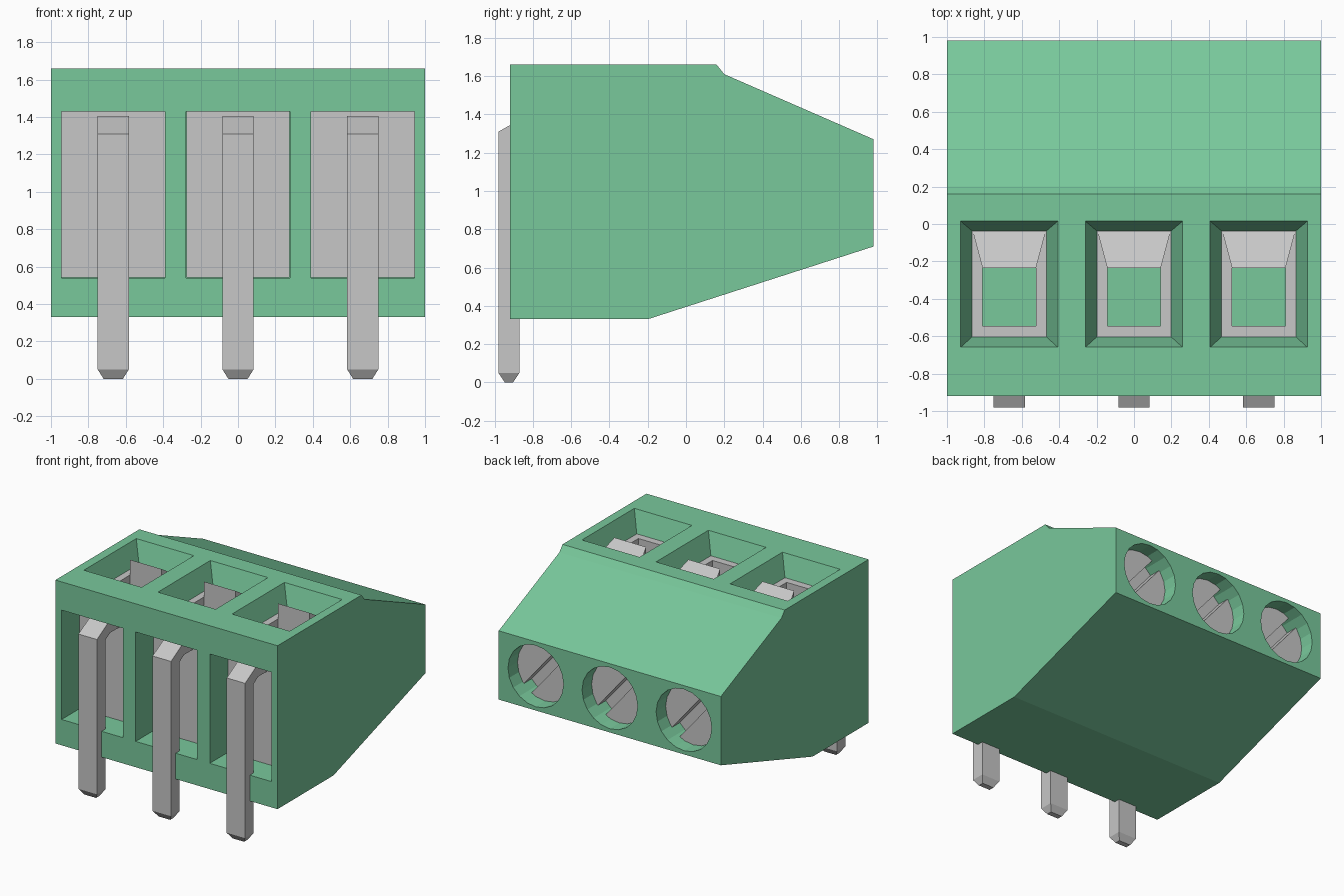
import bpy, bmesh, math
from mathutils import Matrix

cube = bpy.data.objects.get("Cube")
if cube:
    bpy.data.objects.remove(cube, do_unlink=True)

POLES = (-0.667, 0.0, 0.667)


def material(name, rgb):
    m = bpy.data.materials.new(name)
    m.use_nodes = True
    m.diffuse_color = (*rgb, 1)
    m.node_tree.nodes["Principled BSDF"].inputs["Base Color"].default_value = (*rgb, 1)
    return m


GREEN = material("green plastic", (0.19, 0.58, 0.33))
METAL = material("grey metal", (0.57, 0.57, 0.57))


def finish(name, bm, mat=None):
    bmesh.ops.recalc_face_normals(bm, faces=bm.faces)
    mesh = bpy.data.meshes.new(name)
    bm.to_mesh(mesh)
    bm.free()
    ob = bpy.data.objects.new(name, mesh)
    bpy.context.collection.objects.link(ob)
    if mat:
        mesh.materials.append(mat)
    return ob


def loft(bm, bottom, top):
    """Close a solid between two matching loops of points."""
    a = [bm.verts.new(p) for p in bottom]
    b = [bm.verts.new(p) for p in top]
    bm.faces.new(a)
    bm.faces.new(b)
    n = len(a)
    for i in range(n):
        bm.faces.new((a[i], a[(i + 1) % n], b[(i + 1) % n], b[i]))


def rect(x, half, y0, y1, z):
    return [(x - half, y0, z), (x + half, y0, z), (x + half, y1, z), (x - half, y1, z)]


def box(bm, x, half, y0, y1, z0, z1):
    loft(bm, rect(x, half, y0, y1, z0), rect(x, half, y0, y1, z1))


def side_profile(bm, points, x0, x1):
    loft(bm, [(x0, y, z) for y, z in points], [(x1, y, z) for y, z in points])


def cylinder(bm, x, z, radius, y0, y1, sides=20):
    ring = [(x + radius * math.cos(math.tau * i / sides),
             z + radius * math.sin(math.tau * i / sides)) for i in range(sides)]
    loft(bm, [(p, y0, q) for p, q in ring], [(p, y1, q) for p, q in ring])


def cut(ob, bm):
    """Subtract a temporary solid and bake the result."""
    cutter = finish("cutter", bm)
    cutter.hide_render = True
    mod = ob.modifiers.new("cut", "BOOLEAN")
    mod.operation = "DIFFERENCE"
    mod.solver = "EXACT"
    mod.object = cutter
    bpy.context.view_layer.update()
    deps = bpy.context.evaluated_depsgraph_get()
    mesh = bpy.data.meshes.new_from_object(ob.evaluated_get(deps))
    ob.modifiers.clear()
    ob.data = mesh
    bpy.data.objects.remove(cutter, do_unlink=True)


# Housing with sloped rear
bm = bmesh.new()
side_profile(bm, [(-0.92, 0.33), (-0.2, 0.33), (0.98, 0.71), (0.98, 1.27),
                  (0.2, 1.61), (0.16, 1.66), (-0.92, 1.66)], -1, 1)
housing = finish("housing", bm, GREEN)

# Front windows
bm = bmesh.new()
for x in POLES:
    box(bm, x, 0.277, -1.1, -0.68, 0.54, 1.43)
cut(housing, bm)

# Chambers that hold the clamps
bm = bmesh.new()
for x in POLES:
    box(bm, x, 0.277, -0.7, -0.03, 0.54, 1.49)
cut(housing, bm)

# Tapered wire openings in the top
bm = bmesh.new()
for x in POLES:
    loft(bm, rect(x, 0.195, -0.6, -0.04, 1.48), rect(x, 0.274, -0.672, 0.027, 1.70))
cut(housing, bm)

# Round screw holes in the back
bm = bmesh.new()
for x in POLES:
    cylinder(bm, x, 0.99, 0.25, 0.6, 1.1)
cut(housing, bm)

for label, x in zip(("right", "middle", "left"), POLES):
    # Clamp cage with an open well
    bm = bmesh.new()
    box(bm, x, 0.276, -0.69, -0.035, 0.541, 1.489)
    cage = finish(label + "_clamp_cage", bm, METAL)
    bm = bmesh.new()
    box(bm, x, 0.143, -0.545, -0.235, 0.4, 1.6)
    cut(cage, bm)

    # Raised ramp behind the well
    bm = bmesh.new()
    back = [bm.verts.new((x + s * 0.195, -0.04, 1.488)) for s in (-1, 1)]
    low = [bm.verts.new((x + s * 0.143, -0.235, 1.488)) for s in (-1, 1)]
    high = [bm.verts.new((x + s * 0.143, -0.235, 1.615)) for s in (-1, 1)]
    bm.faces.new((back[0], back[1], high[1], high[0]))
    bm.faces.new((low[0], low[1], high[1], high[0]))
    bm.faces.new((back[0], back[1], low[1], low[0]))
    for i in range(2):
        bm.faces.new((back[i], low[i], high[i]))
    finish(label + "_clamp_ramp", bm, METAL)

    # Bent pin with a tapered tip
    bm = bmesh.new()
    side_profile(bm, [(-0.98, 0.05), (-0.98, 1.31), (-0.81, 1.405), (-0.68, 1.405),
                      (-0.68, 1.3), (-0.81, 1.3), (-0.87, 1.265), (-0.87, 0.05)],
                 x - 0.083, x + 0.083)
    loft(bm, rect(x, 0.052, -0.947, -0.903, 0), rect(x, 0.083, -0.98, -0.87, 0.05))
    finish(label + "_pin", bm, METAL)

    # Slotted screw
    bm = bmesh.new()
    cylinder(bm, x, 0.99, 0.248, 0.55, 0.86)
    screw = finish(label + "_screw", bm, METAL)
    bm = bmesh.new()
    box(bm, 0, 0.4, 0.76, 1.0, -0.045, 0.045)
    turn = Matrix.Translation((x, 0, 0.99)) @ Matrix.Rotation(math.radians(50), 4, "Y")
    bmesh.ops.transform(bm, matrix=turn, verts=bm.verts)
    cut(screw, bm)
